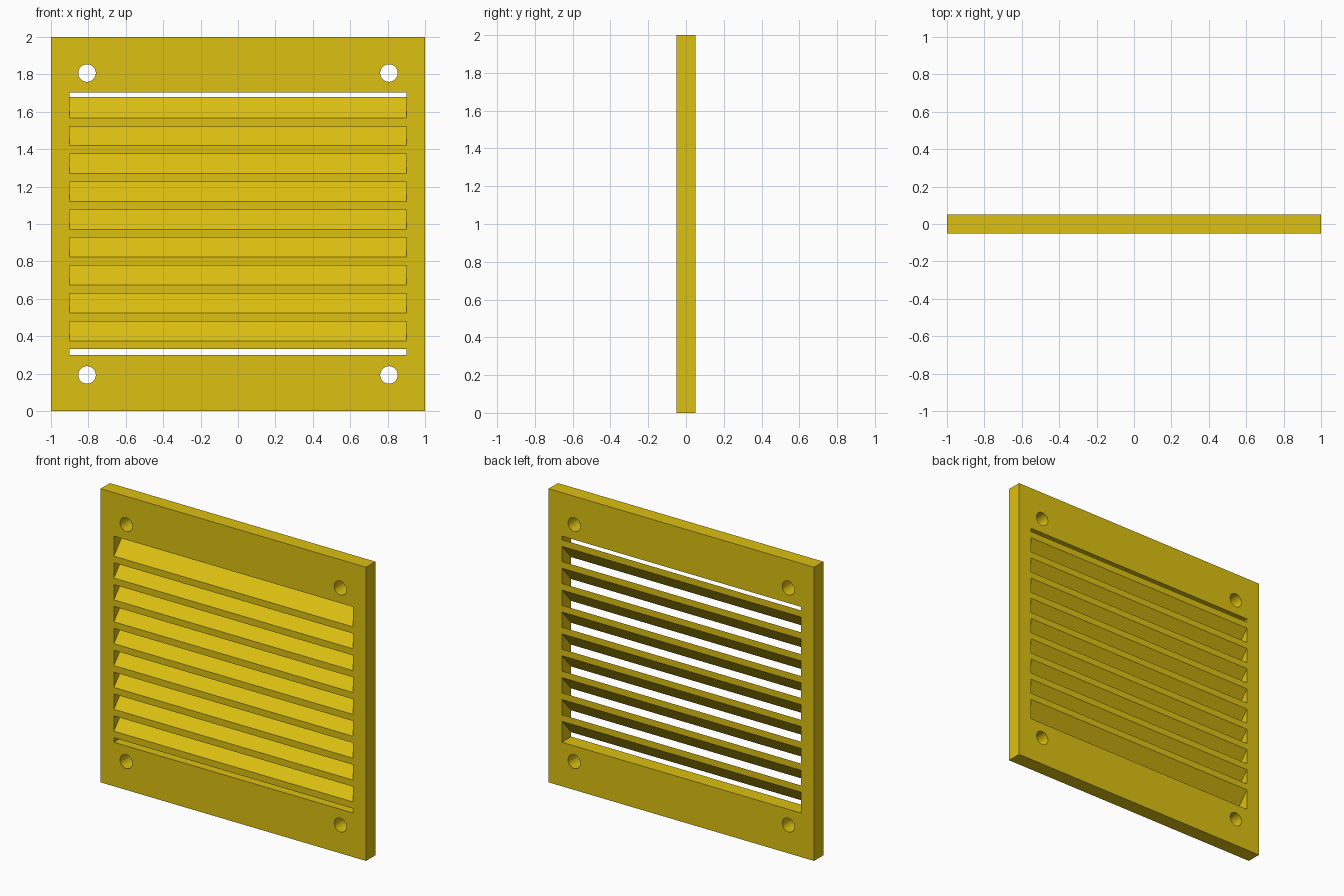
import bpy, bmesh, math

if "Cube" in bpy.data.objects:
    bpy.data.objects.remove(bpy.data.objects["Cube"])

yellow = bpy.data.materials.new("yellow")
yellow.diffuse_color = (0.72, 0.53, 0.005, 1)
yellow.use_nodes = True
yellow.node_tree.nodes["Principled BSDF"].inputs["Base Color"].default_value = yellow.diffuse_color

HALF_DEPTH = 0.05
OPEN_X, OPEN_BOTTOM, OPEN_TOP = 0.9, 0.30, 1.704


def rect(x, z0, z1):
    return [(-x, z0), (x, z0), (x, z1), (-x, z1)]


def circle(cx, cz, r, n=32):
    return [(cx + r * math.cos(2 * math.pi * i / n),
             cz + r * math.sin(2 * math.pi * i / n)) for i in range(n)]


def plate(name, outlines):
    """Filled outline with holes, extruded along y."""
    curve = bpy.data.curves.new(name, 'CURVE')
    curve.dimensions = '2D'
    curve.fill_mode = 'BOTH'
    curve.extrude = HALF_DEPTH
    for pts in outlines:
        s = curve.splines.new('POLY')
        s.points.add(len(pts) - 1)
        for p, (x, z) in zip(s.points, pts):
            p.co = (x, z, 0, 1)
        s.use_cyclic_u = True
    curve.materials.append(yellow)
    ob = bpy.data.objects.new(name, curve)
    bpy.context.collection.objects.link(ob)
    ob.rotation_euler.x = math.pi / 2
    bpy.ops.object.select_all(action='DESELECT')
    ob.select_set(True)
    bpy.context.view_layer.objects.active = ob
    bpy.ops.object.convert(target='MESH')
    ob = bpy.context.object
    bpy.ops.object.transform_apply(location=False, rotation=True, scale=False)
    bm = bmesh.new()
    bm.from_mesh(ob.data)
    bmesh.ops.remove_doubles(bm, verts=bm.verts, dist=1e-5)
    bmesh.ops.recalc_face_normals(bm, faces=bm.faces)
    bmesh.ops.dissolve_limit(bm, angle_limit=0.01, verts=bm.verts, edges=bm.edges)
    bm.to_mesh(ob.data)
    bm.free()
    bpy.ops.object.shade_smooth_by_angle(angle=math.radians(30))


def slat(name, z):
    """Sloped blade: parallelogram section rising towards the back."""
    rise, thick = 0.112, 0.045
    section = [(-HALF_DEPTH, z), (HALF_DEPTH, z + rise),
               (HALF_DEPTH, z + rise + thick), (-HALF_DEPTH, z + thick)]
    bm = bmesh.new()
    face = bm.faces.new([bm.verts.new((-OPEN_X, y, h)) for y, h in section])
    ext = bmesh.ops.extrude_face_region(bm, geom=[face])
    verts = [g for g in ext['geom'] if isinstance(g, bmesh.types.BMVert)]
    bmesh.ops.translate(bm, verts=verts, vec=(2 * OPEN_X, 0, 0))
    bmesh.ops.recalc_face_normals(bm, faces=bm.faces)
    me = bpy.data.meshes.new(name)
    bm.to_mesh(me)
    bm.free()
    me.materials.append(yellow)
    bpy.context.collection.objects.link(bpy.data.objects.new(name, me))


# Frame with vent opening and four screw holes
holes = [circle(sx * 0.807, 1 + sz * 0.807, 0.047) for sx in (-1, 1) for sz in (-1, 1)]
plate("frame", [rect(1, 0, 2), rect(OPEN_X, OPEN_BOTTOM, OPEN_TOP)] + holes)

# Nine louvre slats
for i in range(9):
    slat(f"slat_{i + 1}", 0.3305 + i * 0.149)
